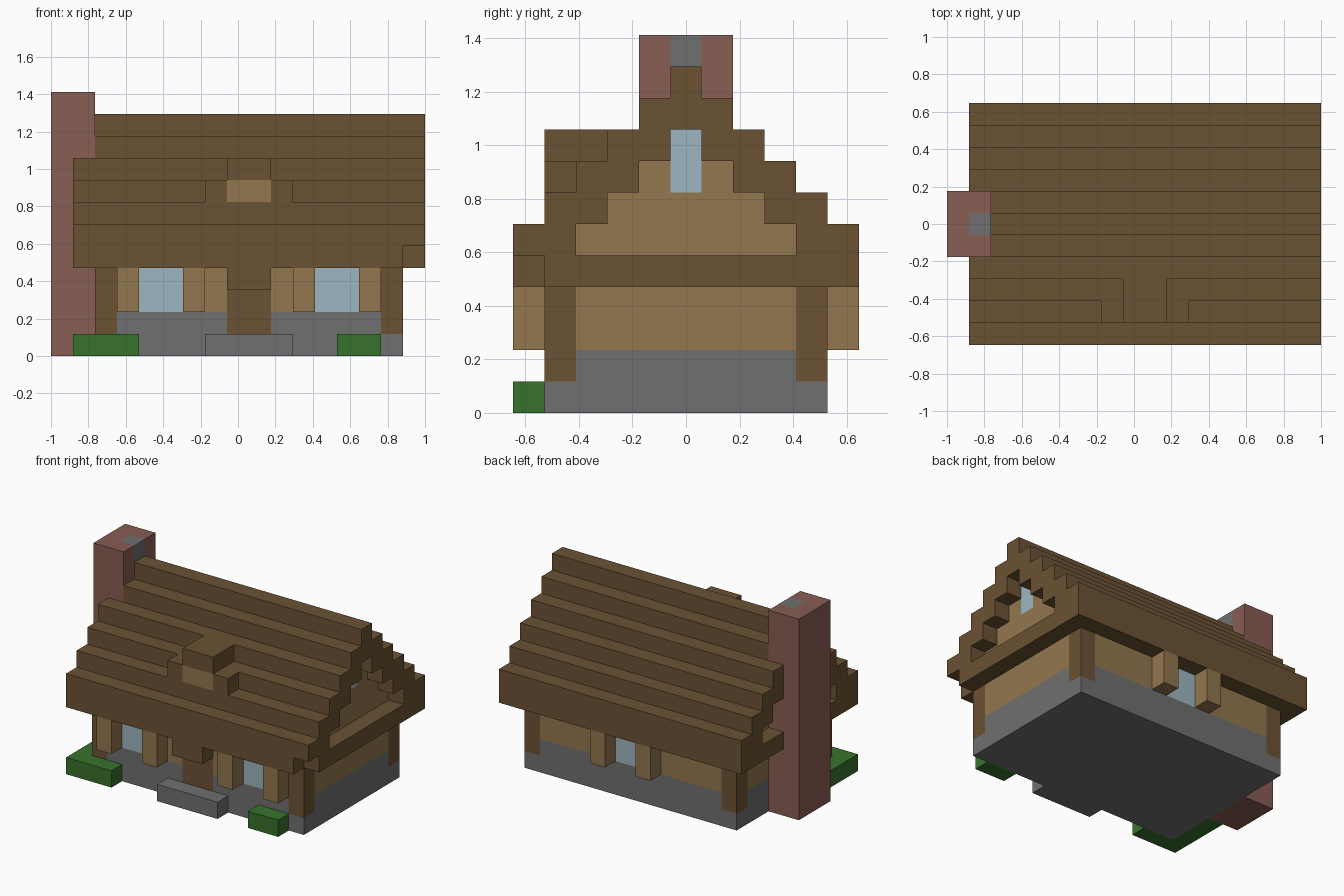
import bpy
import bmesh
from mathutils import Vector

# Grid of cubic blocks: the house is 17 wide, 11 deep and 12 tall
WIDE, DEEP = 17, 11
UNIT = 2 / WIDE

cube = bpy.data.objects.get("Cube")
if cube:
    bpy.data.objects.remove(cube)


def material(name, red, green, blue):
    """Flat material from display values, converted to linear."""
    colour = [((c / 255 + 0.055) / 1.055) ** 2.4 for c in (red, green, blue)] + [1]
    mat = bpy.data.materials.new(name)
    mat.use_nodes = True
    mat.diffuse_color = colour
    mat.node_tree.nodes["Principled BSDF"].inputs["Base Color"].default_value = colour
    return mat


timber = material("brown_timber", 107, 82, 51)
plaster = material("tan_plaster", 146, 119, 78)
stone = material("grey_stone", 112, 112, 112)
brick = material("red_brick", 137, 93, 84)
glass = material("pale_glass", 157, 182, 193)
leaves = material("green_leaves", 57, 114, 44)

cells = {}      # block position -> part name; later parts replace earlier ones
finish = {}     # part name -> material


def fill(part, mat, xs, ys, zs):
    """Claim a box of blocks for a part; each range is (start, end)."""
    finish[part] = mat
    for x in range(*xs):
        for y in range(*ys):
            for z in range(*zs):
                cells[x, y, z] = part


def build(part):
    """Make the outer faces of a part, merged into large flat faces."""
    bm = bmesh.new()
    for cell in [c for c, owner in cells.items() if owner == part]:
        for axis in range(3):
            for side in (-1, 1):
                step = Vector((0, 0, 0))
                step[axis] = side
                if tuple(int(a + b) for a, b in zip(cell, step)) in cells:
                    continue
                u, v = Vector((0, 0, 0)), Vector((0, 0, 0))
                u[(axis + 1) % 3] = 0.5
                v[(axis + 2) % 3] = 0.5 * side
                centre = Vector(cell) + Vector((0.5, 0.5, 0.5)) + step / 2
                corners = (-u - v, u - v, u + v, v - u)
                points = [centre + c - Vector((WIDE / 2, DEEP / 2, 0)) for c in corners]
                bm.faces.new([bm.verts.new(p * UNIT) for p in points])
    bmesh.ops.remove_doubles(bm, verts=bm.verts, dist=0.001)
    bmesh.ops.dissolve_limit(bm, angle_limit=0.01, verts=bm.verts, edges=bm.edges)
    mesh = bpy.data.meshes.new(part)
    bm.to_mesh(mesh)
    bm.free()
    mesh.materials.append(finish[part])
    bpy.context.collection.objects.link(bpy.data.objects.new(part, mesh))


# Stone base and plaster walls
body_x, body_y = (2, 16), (1, 10)
fill("foundation", stone, body_x, body_y, (0, 2))
fill("walls", plaster, body_x, body_y, (2, 5))

# Corner posts
for x in (2, 15):
    for y in (1, 9):
        fill("corner_posts", timber, (x, x + 1), (y, y + 1), (1, 4))

# Windows with a shutter on each side: two at the front, one at the back
for x, wall, outside in ((4, 1, 0), (12, 1, 0), (8, 9, 10)):
    fill("windows", glass, (x, x + 2), (wall, wall + 1), (2, 4))
    for shutter in (x - 1, x + 2):
        fill("shutters", plaster, (shutter, shutter + 1), (outside, outside + 1), (2, 4))

# Front door with canopy and step
door_x = (8, 10)
fill("door", timber, door_x, (1, 2), (1, 3))
fill("door_canopy", timber, door_x, (0, 1), (3, 4))
fill("door_step", stone, (7, 11), (0, 1), (0, 1))

# Eaves and gable beams, notched at one front corner
fill("eaves", timber, (1, WIDE), (0, DEEP), (4, 5))
del cells[WIDE - 1, 0, 4]

# Stepped roof over stepped gable walls
for step in range(6):
    level = (5 + step, 6 + step)
    fill("gable_walls", plaster, body_x, (step + 2, DEEP - 2 - step), level)
    inner = min(step + 2, 6)
    fill("roof", timber, (1, WIDE), (step, inner), level)
    fill("roof", timber, (1, WIDE), (DEEP - inner, DEEP - step), level)
fill("gable_window", glass, (15, 16), (5, 6), (7, 9))

# Dormer on the front slope
fill("dormer", timber, (7, 11), (1, 2), (7, 8))
fill("dormer", timber, door_x, (1, 3), (8, 9))
fill("dormer_panel", plaster, door_x, (1, 3), (7, 8))

# Chimney with flue
fill("chimney", brick, (0, 2), (4, 7), (0, 12))
fill("chimney_flue", stone, (1, 2), (5, 6), (11, 12))

# Bushes: one wraps round the corner to the chimney
fill("corner_bush", leaves, (1, 4), (0, 1), (0, 1))
fill("corner_bush", leaves, (1, 2), (1, 4), (0, 1))
fill("small_bush", leaves, (13, 15), (0, 1), (0, 1))

for part in finish:
    build(part)
